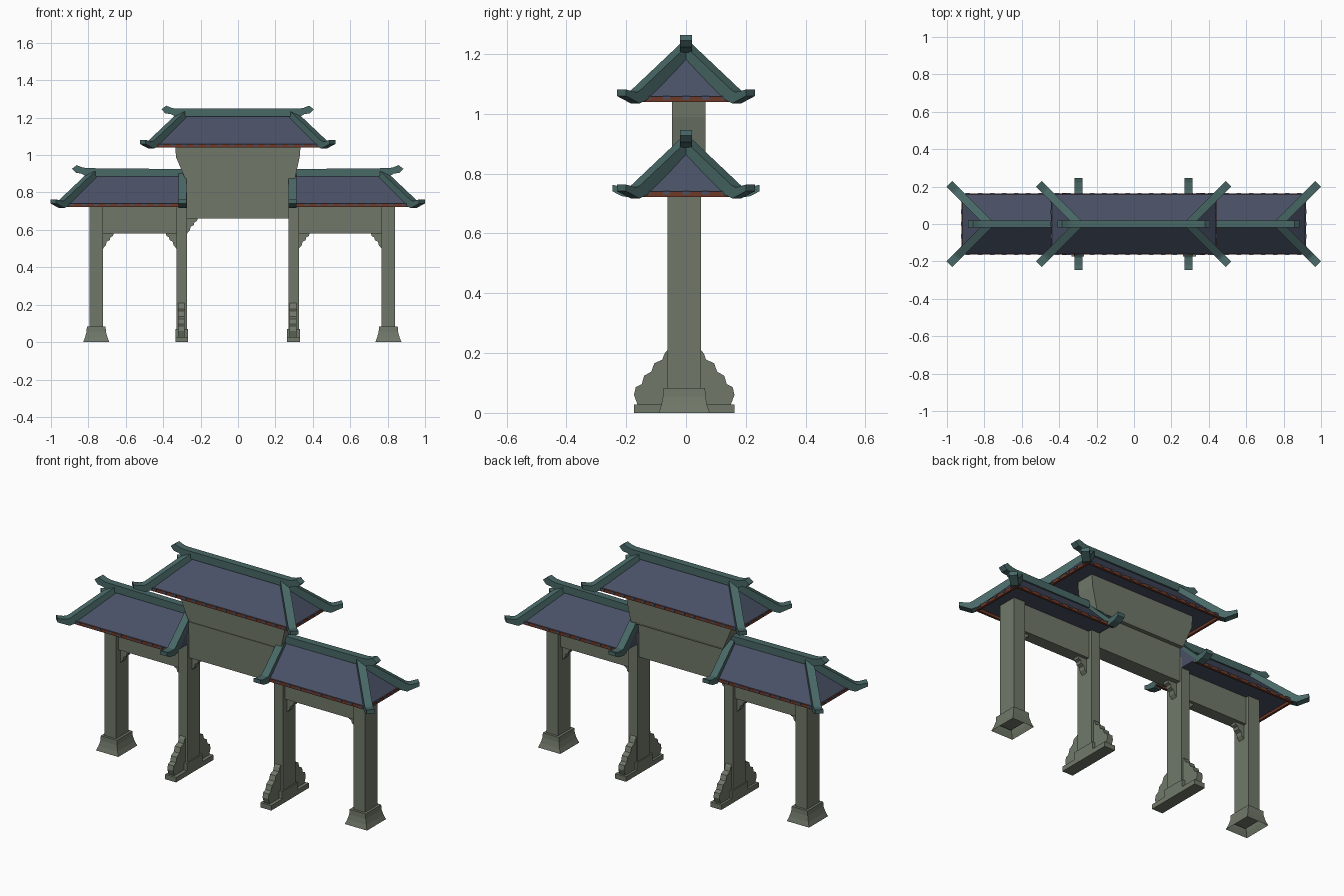
import bpy, bmesh, math
from mathutils import Vector

if "Cube" in bpy.data.objects:
    bpy.data.objects.remove(bpy.data.objects["Cube"])

def mat(name, c):
    m = bpy.data.materials.new(name)
    m.diffuse_color = (*c, 1)
    m.use_nodes = True
    m.node_tree.nodes["Principled BSDF"].inputs["Base Color"].default_value = m.diffuse_color
    return m

STONE = mat("grey_green_stone", (0.162, 0.188, 0.141))
TILE = mat("slate_blue_tile", (0.068, 0.082, 0.133))
TEAL = mat("teal_ridge", (0.065, 0.138, 0.133))
RED = mat("red_brown_eave", (0.156, 0.040, 0.020))

def finish(name, bm, m):
    bmesh.ops.recalc_face_normals(bm, faces=bm.faces)
    me = bpy.data.meshes.new(name)
    bm.to_mesh(me)
    bm.free()
    me.materials.append(m)
    o = bpy.data.objects.new(name, me)
    bpy.context.collection.objects.link(o)
    return o

def box(name, x0, x1, y0, y1, z0, z1, m):
    return loft(name, [(x0, x1, y0, y1, z0), (x0, x1, y0, y1, z1)], m)

def loft(name, rings, m, bottom=True):
    """Stack of rectangles (x0, x1, y0, y1, z)."""
    bm = bmesh.new()
    vs = [[bm.verts.new(p) for p in ((a, c, z), (b, c, z), (b, d, z), (a, d, z))]
          for a, b, c, d, z in rings]
    for r, s in zip(vs, vs[1:]):
        for i in range(4):
            j = (i + 1) % 4
            bm.faces.new((r[i], r[j], s[j], s[i]))
    if bottom:
        bm.faces.new(vs[0])
    bm.faces.new(vs[-1])
    return finish(name, bm, m)

def prism(name, pts, origin, direction, hw, m):
    """Upright profile (distance, height) along a direction, with half width hw."""
    d = Vector(direction).normalized()
    side = d.cross(Vector((0, 0, 1))) * hw
    bm = bmesh.new()
    a, b = [[bm.verts.new(Vector(origin) + d * u + Vector((0, 0, z)) + side * s)
             for u, z in pts] for s in (-1, 1)]
    bm.faces.new(a)
    bm.faces.new(b)
    n = len(pts)
    for i in range(n):
        j = (i + 1) % n
        bm.faces.new((a[i], a[j], b[j], b[i]))
    return finish(name, bm, m)

def rib(name, origin, direction, tip, k):
    """Sloping roof rib with an upturned tip; k stretches diagonal hips."""
    p = [(0, .14), (.145, -.008), (.17, -.02), (tip - .03, -.012), (tip, .004), (tip, .026),
         (tip - .025, .019), (.178, .018), (.168, .024), (0, .183)]
    prism(name, [(u * k, h) for u, h in p], origin, direction, .0215, TEAL)

W = 0.16  # roof half depth

def eave_boards(name, x0, x1, z, ends):
    # red boards with blue tile ends along the front, back and hipped ends
    for s, lab in ((-1, "front"), (1, "back")):
        ya, yb = sorted((s * (W - .01), s * (W + .003)))
        box(f"{name}_{lab}_eave", x0, x1, ya, yb, z - .015, z + .003, RED)
        n = round((x1 - x0) / .065)
        for i in range(n):
            x = x0 + (i + .5) * (x1 - x0) / n
            ya, yb = sorted((s * (W - .002), s * (W + .006)))
            box(f"{name}_{lab}_tile_end_{i}", x - .012, x + .012, ya, yb, z - .007, z + .004, TILE)
    for x, s in ends:
        xa, xb = sorted((x - s * .01, x + s * .003))
        box(f"{name}_end_eave", xa, xb, -W, W, z - .015, z + .003, RED)
        for i in range(5):
            y = (i - 2) * .065
            xa, xb = sorted((x - s * .002, x + s * .006))
            box(f"{name}_end_tile_{i}", xa, xb, y - .012, y + .012, z - .007, z + .004, TILE)

def roof(name, x0, x1, z, hip0, hip1):
    # tiled body: an end is hipped or a plain gable
    bm = bmesh.new()
    e = [bm.verts.new(p) for p in ((x0, -W, z), (x1, -W, z), (x1, W, z), (x0, W, z))]
    r0 = bm.verts.new((x0 + (.148 if hip0 else 0), 0, z + .16))
    r1 = bm.verts.new((x1 - (.148 if hip1 else 0), 0, z + .16))
    for f in ((e[0], e[1], r1, r0), (e[2], e[3], r0, r1), (e[1], e[2], r1), (e[3], e[0], r0), e):
        bm.faces.new(f)
    finish(name + "_tiles", bm, TILE)
    # ribs
    for x, s, hip in ((x0, -1, hip0), (x1, 1, hip1)):
        for t in (-1, 1):
            if hip:
                rib(name + "_hip_rib", (x - s * .148, 0, z), (s, t, 0), .215, math.sqrt(2))
            else:
                rib(name + "_gable_rib", (x - s * .0215, 0, z), (0, t, 0), .246, 1)
    # ridge beam with upturned horns on hipped ends
    def end(x, s, hip):
        if not hip:
            return [(x, .148), (x, .188)]
        q = x - s * .148
        return [(q + s * .04, .15), (q + s * .065, .164), (q + s * .095, .168), (q + s * .115, .19),
                (q + s * .09, .209), (q + s * .06, .197), (q + s * .035, .193)]
    prism(name + "_ridge", end(x0, -1, hip0) + end(x1, 1, hip1)[::-1], (0, 0, z), (1, 0, 0), .02, TEAL)
    ends = [(x, s) for x, s, h in ((x0, -1, hip0), (x1, 1, hip1)) if h]
    eave_boards(name, x0, x1, z, ends)

roof("upper_roof", -.442, .438, 1.055, True, True)
roof("left_roof", -.92, -.275, .737, True, False)
roof("right_roof", .27, .917, .737, False, True)

CY = -.006  # pillar line
# outer pillars with flared hollow bases
for x, lab in ((-.758, "left"), (.804, "right")):
    box(f"{lab}_outer_pillar", x - .036, x + .036, CY - .056, CY + .056, .03, .75, STONE)
    loft(f"{lab}_outer_base",
         [(x - a, x + a, CY - b, CY + b, z) for a, b, z in
          ((.07, .085, 0), (.06, .077, .025), (.052, .071, .055), (.05, .07, .083), (.036, .056, .083))],
         STONE, bottom=False)

# inner pillars with plinths and stepped buttress stones
drum = [(.04, .025), (.155, .025), (.168, .06), (.162, .086), (.142, .096), (.134, .124),
        (.11, .138), (.1, .166), (.073, .178), (.066, .198), (.056, .21), (.04, .21)]
for x, lab in ((-.301, "left"), (.297, "right")):
    box(f"{lab}_inner_pillar", x - .028, x + .028, CY - .056, CY + .056, .0, .8, STONE)
    box(f"{lab}_inner_plinth", x - .034, x + .034, CY - .168, CY + .168, 0, .028, STONE)
    box(f"{lab}_inner_base", x - .034, x + .034, CY - .07, CY + .07, .02, .07, STONE)
    for s in (-1, 1):
        prism(f"{lab}_buttress_stone", drum, (x - .003, CY, 0), (0, s, 0), .018, STONE)

# lintels
box("left_beam", -.73, -.32, CY - .035, CY + .035, .58, .737, STONE)
box("right_beam", .32, .775, CY - .035, CY + .035, .58, .737, STONE)
box("centre_beam", -.28, .28, CY - .045, CY + .045, .66, .863, STONE)
# flaring board under the upper roof
loft("upper_board", [(-.275, .3, -.047, .062, .855), (-.28, .303, -.047, .065, .868),
                     (-.332, .33, -.047, .065, .99), (-.335, .335, -.047, .065, 1.055)], STONE)

# stepped corner brackets
bracket = [(0, 0), (.058, 0), (.054, -.018), (.04, -.024), (.036, -.04), (.02, -.048),
           (.015, -.068), (0, -.085)]
for x, z, s in ((-.722, .585, 1), (-.329, .585, -1), (.325, .585, 1), (.768, .585, -1), (-.273, .665, 1)):
    prism("corner_bracket", bracket, (x, CY, z), (s, 0, 0), .018, STONE)
